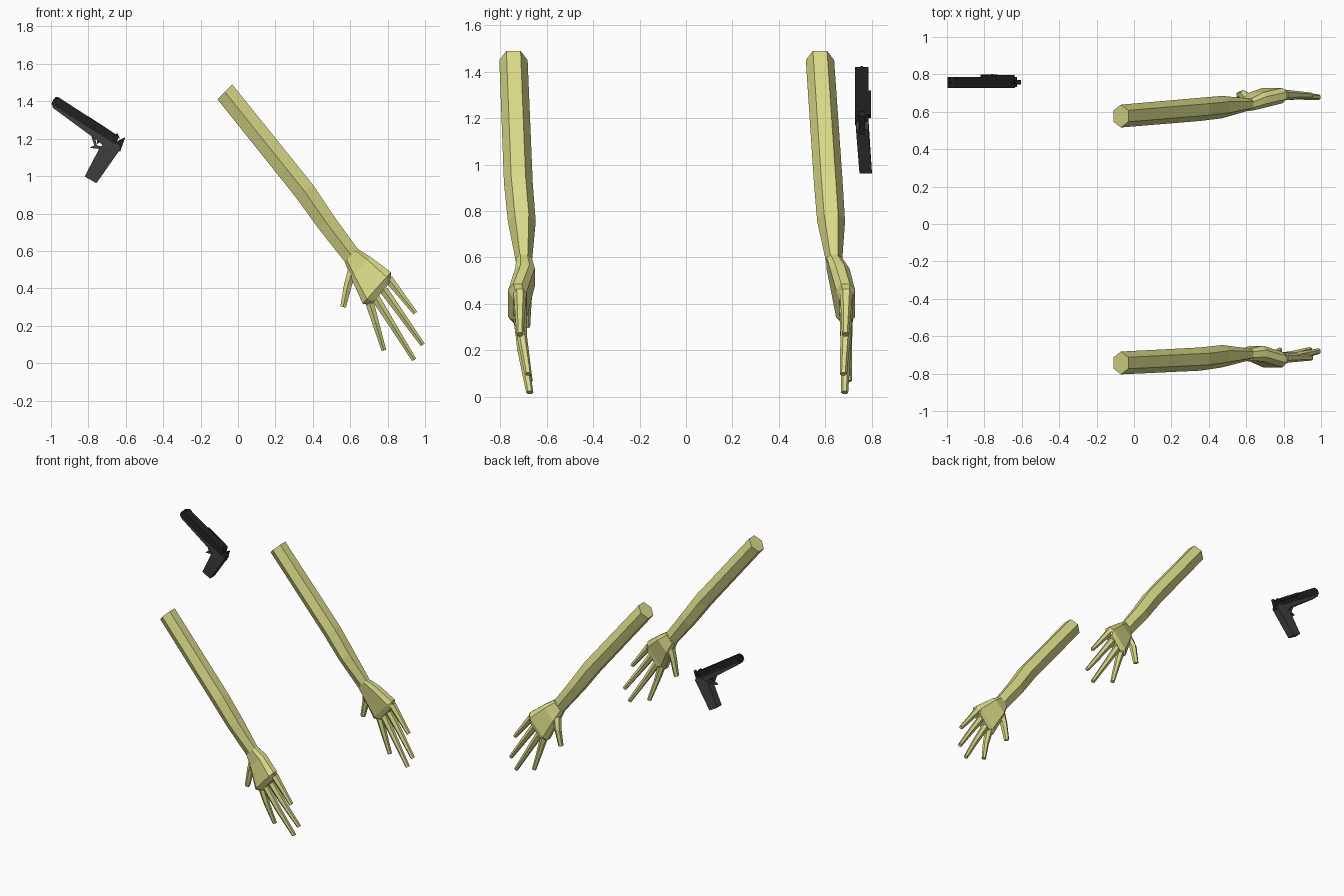
import bpy, bmesh, math
from mathutils import Vector

if "Cube" in bpy.data.objects:
    bpy.data.objects.remove(bpy.data.objects["Cube"])


def material(name, rgb):
    m = bpy.data.materials.new(name)
    m.diffuse_color = (*rgb, 1)
    m.use_nodes = True
    m.node_tree.nodes["Principled BSDF"].inputs["Base Color"].default_value = m.diffuse_color
    return m


SKIN = material("pale yellow skin", (0.70, 0.70, 0.25))
BLACK = material("slide black", (0.015, 0.015, 0.015))
GREY = material("frame dark grey", (0.05, 0.05, 0.053))

# cross-sections as (in-plane, depth) pairs
HEX = [(0, 1), (1, .5), (1, -.5), (0, -1), (-1, -.5), (-1, .5)]
PALM = [(.7, 1), (1, .45), (1, -.45), (.7, -1), (-.7, -1), (-1, -.45), (-1, .45), (-.7, 1)]


def finish(name, bm, mat):
    bmesh.ops.recalc_face_normals(bm, faces=bm.faces)
    me = bpy.data.meshes.new(name)
    bm.to_mesh(me)
    bm.free()
    me.materials.append(mat)
    ob = bpy.data.objects.new(name, me)
    bpy.context.collection.objects.link(ob)
    return ob


def loft(name, rings, profile, mat):
    """rings: (x, y, z, angle of in-plane axis, half width, half depth)"""
    bm = bmesh.new()
    loops = []
    for x, y, z, ang, w, d in rings:
        u = Vector((math.cos(math.radians(ang)), 0, math.sin(math.radians(ang))))
        loops.append([bm.verts.new(Vector((x, y, z)) + u * p * w + Vector((0, q * d, 0)))
                      for p, q in profile])
    n = len(profile)
    for a, b in zip(loops, loops[1:]):
        for i in range(n):
            bm.faces.new((a[i], a[(i + 1) % n], b[(i + 1) % n], b[i]))
    bm.faces.new(loops[0])
    bm.faces.new(loops[-1])
    return finish(name, bm, mat)


def finger(name, points, r0, r1):
    """tapered hexagonal finger along a short path of points"""
    d = Vector(points[-1]) - Vector(points[0])
    ang = math.degrees(math.atan2(d.z, d.x)) + 90
    k = len(points) - 1
    rings = []
    for i, p in enumerate(points):
        r = r0 + (r1 - r0) * i / k
        rings.append((*p, ang, r * .9, r * 1.1))
    loft(name, rings, HEX, SKIN)


def arm(side, arm_y, hand_y, thumb_y, tips_y):
    # upper arm, elbow, forearm and wrist
    loft(side + "_arm", [
        (-.07, arm_y[0], 1.45, 45, .056, .061),
        (.355, arm_y[1], .92, 33, .057, .062),
        (.47, arm_y[2], .755, 36, .053, .060),
        (.605, arm_y[3], .577, 45, .049, .034)], HEX, SKIN)
    # palm widening to the knuckles
    loft(side + "_hand", [
        (.605, hand_y[0], .577, 45, .049, .033),
        (.655, hand_y[1], .515, 46, .075, .042),
        (.742, hand_y[2], .402, 48, .113, .041),
        (.765, hand_y[3], .375, 50, .082, .028)], PALM, SKIN)
    # four fingers: root, tip and tip depth
    roots = {"index": (.70, .335, .78, .068), "middle": (.735, .35, .942, .018),
             "ring": (.78, .39, .988, .098), "little": (.805, .45, .948, .268)}
    for (part, (x0, z0, x1, z1)), ty in zip(roots.items(), tips_y):
        y0 = hand_y[3]
        pts = [(x0 + (x1 - x0) * t, y0 + (ty - y0) * s, z0 + (z1 - z0) * t)
               for t, s in ((0, 0), (.45, .25), (1, 1))]
        finger(f"{side}_{part}_finger", pts, .026, .014)
    # thumb
    finger(side + "_thumb", [(.615, hand_y[1], .50), (.588, thumb_y, .42),
                             (.562, thumb_y, .30)], .030, .017)


arm("front", (-.743, -.722, -.707, -.698), (-.698, -.693, -.725, -.715),
    -.69, (-.675, -.673, -.68, -.715))
arm("rear", (.577, .613, .625, .638), (.638, .662, .687, .69),
    .69, (.70, .683, .678, .687))


def plate(name, outline, y0, y1, mat, lean=0.0):
    """side outline in x and z, given depth, leaning with height below 1.15"""
    bm = bmesh.new()
    a, b = ([bm.verts.new((x, y + lean * max(0, 1.15 - z), z)) for x, z in outline]
            for y in (y0, y1))
    n = len(outline)
    for i in range(n):
        bm.faces.new((a[i], a[(i + 1) % n], b[(i + 1) % n], b[i]))
    bm.faces.new(a)
    bm.faces.new(b)
    return finish(name, bm, mat)


# pistol slide, barrel and sights
plate("slide", [(-.998, 1.385), (-.985, 1.413), (-.957, 1.42), (-.637, 1.212),
                (-.652, 1.168)], .728, .787, BLACK)
plate("front_sight", [(-.985, 1.41), (-.975, 1.424), (-.955, 1.42)], .752, .763, BLACK)
plate("rear_sight", [(-.66, 1.22), (-.645, 1.23), (-.63, 1.20)], .745, .77, BLACK)
plate("side_lever", [(-.82, 1.31), (-.80, 1.32), (-.64, 1.215), (-.66, 1.20)],
      .785, .797, BLACK)
# frame under the slide
plate("frame", [(-.995, 1.388), (-.99, 1.365), (-.745, 1.185), (-.70, 1.14),
                (-.63, 1.16), (-.655, 1.18)], .732, .783, GREY)
# grip, with its tang at the back
plate("grip", [(-.735, 1.16), (-.82, .998), (-.757, .962), (-.625, 1.15), (-.65, 1.19)],
      .732, .786, GREY, .08)
plate("tang", [(-.67, 1.17), (-.63, 1.13), (-.603, 1.208), (-.63, 1.195)],
      .746, .77, BLACK)
# trigger guard and trigger
plate("trigger_guard", [(-.785, 1.215), (-.768, 1.165), (-.795, 1.15), (-.755, 1.148),
                        (-.72, 1.135), (-.725, 1.155), (-.755, 1.165), (-.765, 1.205)],
      .748, .768, GREY)
plate("trigger", [(-.755, 1.20), (-.752, 1.17), (-.735, 1.185)], .753, .763, BLACK)
